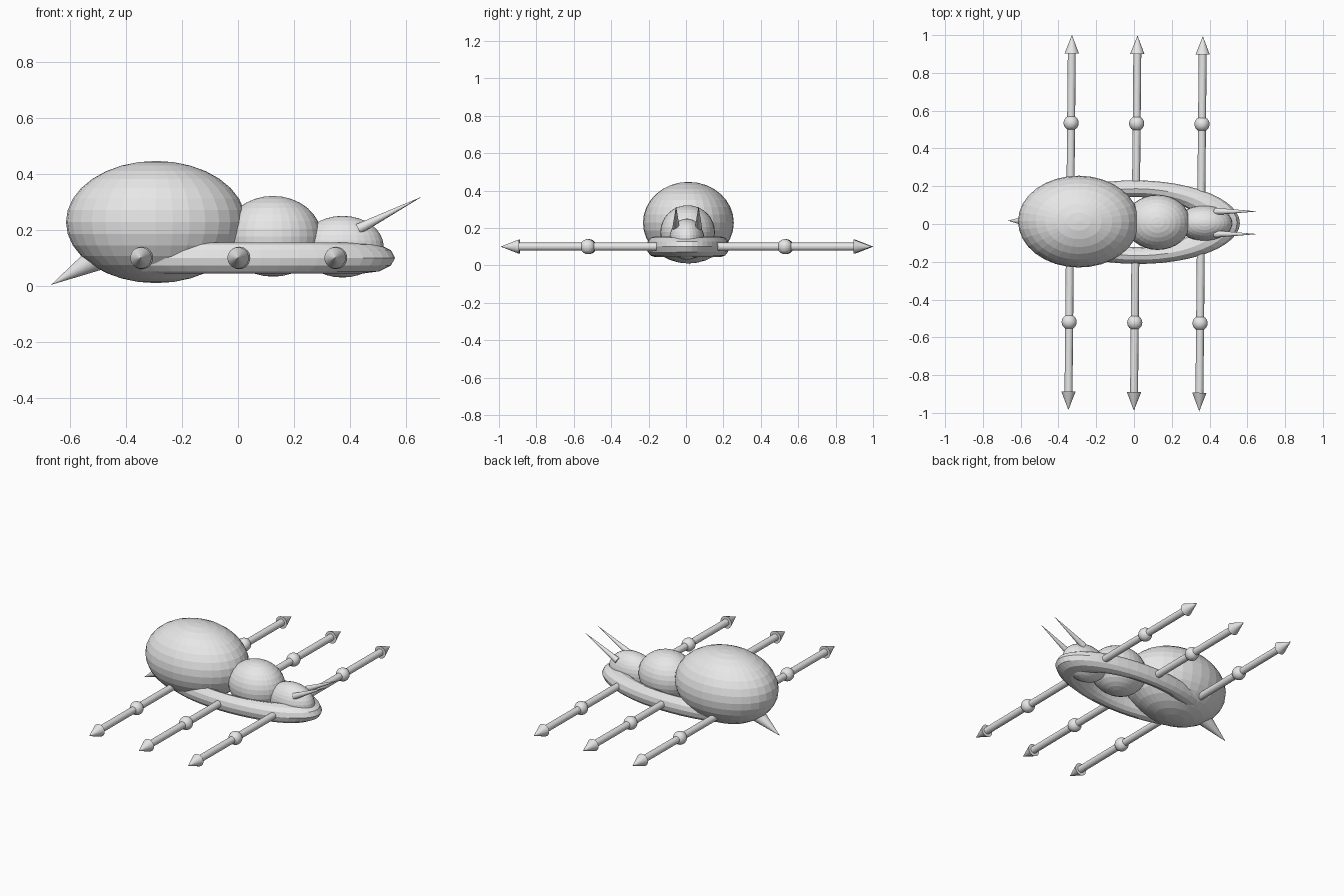
import bpy
import math
from mathutils import Vector, Matrix

if "Cube" in bpy.data.objects:
    bpy.data.objects.remove(bpy.data.objects["Cube"])

grey = bpy.data.materials.new("plain grey")
grey.diffuse_color = (0.8, 0.8, 0.8, 1)
grey.use_nodes = True
grey.node_tree.nodes["Principled BSDF"].inputs["Base Color"].default_value = grey.diffuse_color

# the whole insect is turned very slightly about the vertical axis
TURN = Matrix.Translation((0, 0.005, 0)) @ Matrix.Rotation(math.radians(-0.55), 4, 'Z')


def finish(name):
    ob = bpy.context.object
    ob.name = name
    ob.data.materials.append(grey)
    bpy.context.view_layer.update()
    ob.matrix_world = TURN @ ob.matrix_world
    return ob


def ball(name, loc, radii):
    bpy.ops.mesh.primitive_uv_sphere_add(segments=32, ring_count=16, radius=1,
                                         location=loc, scale=radii)
    return finish(name)


def rod(name, start, end, r1, r2):
    """Cylinder or cone running from start to end."""
    a, b = Vector(start), Vector(end)
    bpy.ops.mesh.primitive_cone_add(vertices=32, radius1=r1, radius2=r2,
                                    depth=(b - a).length, location=(a + b) / 2,
                                    rotation=(b - a).to_track_quat('Z', 'Y').to_euler())
    return finish(name)


# body segments
ball("abdomen", (-0.293, 0.005, 0.228), (0.321, 0.243, 0.218))
ball("thorax", (0.125, 0.005, 0.177), (0.173, 0.146, 0.144))
ball("head", (0.373, 0.003, 0.14), (0.147, 0.093, 0.11))

# flattened ring around the body
bpy.ops.mesh.primitive_torus_add(major_segments=48, minor_segments=12,
                                 major_radius=1, minor_radius=0.25,
                                 location=(0.013, 0.005, 0.1))
bpy.context.object.scale = (0.438, 0.177, 0.22)
finish("body_ring")

# three pairs of legs: upper rod, joint, lower rod, pointed foot
Z = 0.1
for x, place in ((-0.338, "rear"), (0.009, "middle"), (0.355, "front")):
    for s, side in ((1, "left"), (-1, "right")):
        tag = f"{place}_{side}"
        rod("upper_leg_" + tag, (x, s * 0.15, Z), (x, s * 0.53, Z), 0.021, 0.021)
        ball("leg_joint_" + tag, (x, s * 0.527, Z), (0.04, 0.04, 0.04))
        rod("lower_leg_" + tag, (x, s * 0.53, Z), (x, s * 0.91, Z), 0.021, 0.021)
        rod("foot_" + tag, (x, s * 0.895, Z), (x, s * 0.993, Z), 0.038, 0)

# antennae and stinger
for s, side in ((1, "left"), (-1, "right")):
    rod("antenna_" + side, (0.43, s * 0.06 + 0.006, 0.203),
        (0.655, s * 0.06 + 0.008, 0.318), 0.019, 0)
rod("stinger", (-0.495, 0.005, 0.104), (-0.667, 0.006, 0.004), 0.048, 0)
